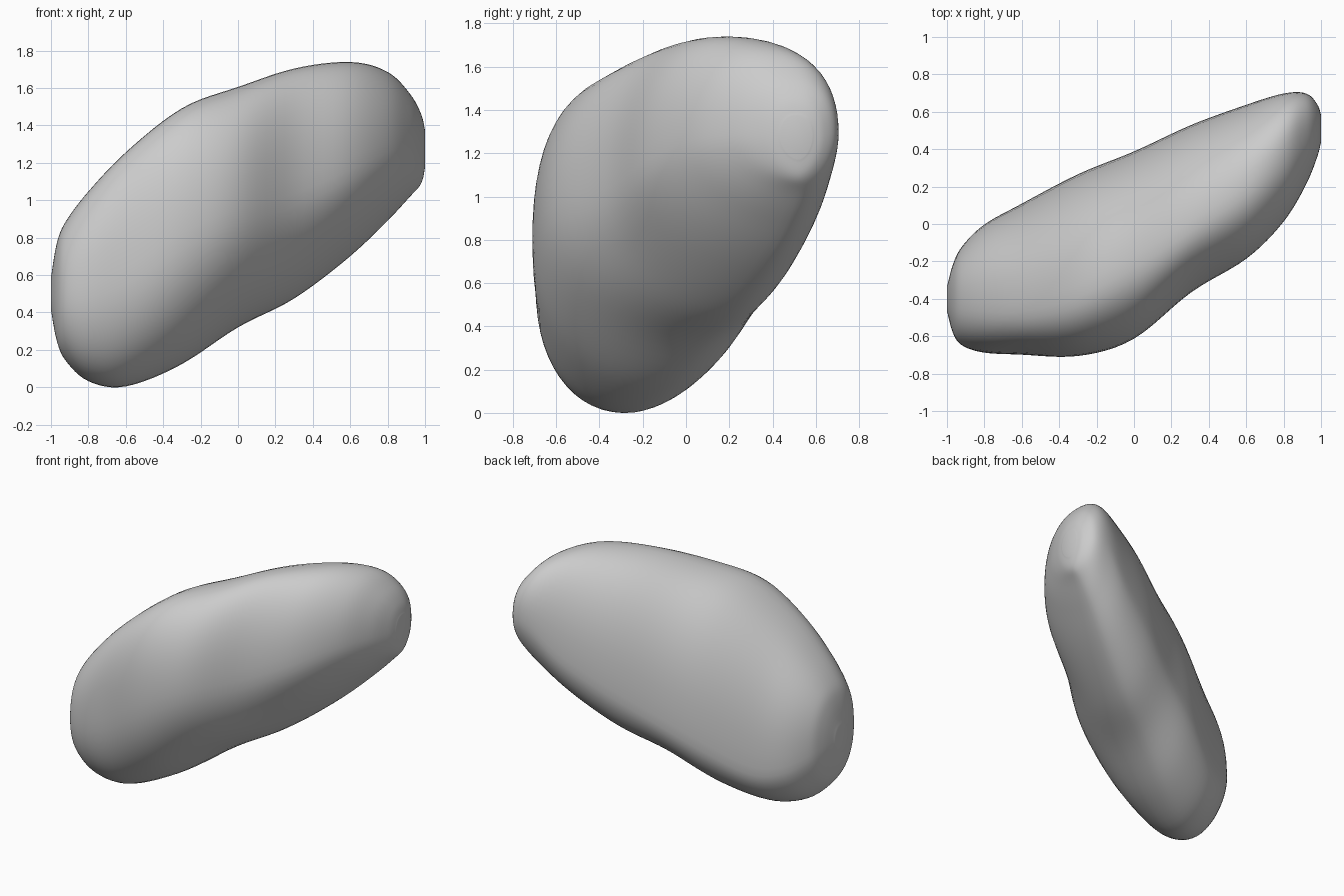
import bpy, bmesh, math
from mathutils import Vector

if "Cube" in bpy.data.objects:
    bpy.data.objects.remove(bpy.data.objects["Cube"])

# Cross-sections along x: (x, front y, back y, bottom z, top z,
#                          y of bottom, y of top, z of front, z of back)
SECTIONS = [
    (-1.00, -0.46, -0.34, 0.42, 0.58, -0.40, -0.40, 0.50, 0.50),
    (-0.97, -0.58, -0.22, 0.25, 0.77, -0.42, -0.42, 0.50, 0.48),
    (-0.92, -0.65, -0.12, 0.14, 0.89, -0.38, -0.42, 0.52, 0.43),
    (-0.80, -0.69, 0.00, 0.03, 1.05, -0.33, -0.43, 0.54, 0.35),
    (-0.60, -0.70, 0.11, 0.00, 1.26, -0.26, -0.43, 0.62, 0.33),
    (-0.30, -0.71, 0.27, 0.12, 1.50, -0.10, -0.34, 0.82, 0.50),
    (0.00, -0.62, 0.39, 0.32, 1.61, 0.06, -0.18, 0.95, 0.67),
    (0.30, -0.37, 0.53, 0.47, 1.71, 0.22, 0.00, 1.02, 0.86),
    (0.60, -0.19, 0.64, 0.70, 1.745, 0.38, 0.20, 1.15, 1.06),
    (0.80, 0.01, 0.70, 0.89, 1.69, 0.48, 0.37, 1.25, 1.26),
    (0.92, 0.21, 0.70, 1.02, 1.57, 0.52, 0.46, 1.28, 1.29),
    (0.98, 0.36, 0.64, 1.09, 1.46, 0.52, 0.50, 1.28, 1.28),
    (1.00, 0.44, 0.58, 1.18, 1.37, 0.52, 0.51, 1.28, 1.28),
]
STEPS, QUARTER = 6, 14


def spline(a, b, c, d, t):
    return 0.5 * (2 * b + (c - a) * t + (2 * a - 5 * b + 4 * c - d) * t * t
                  + (3 * b - a - 3 * c + d) * t ** 3)


def smooth_sections():
    n = len(SECTIONS)
    for i in range(n - 1):
        pts = [SECTIONS[max(0, min(n - 1, i + k))] for k in (-1, 0, 1, 2)]
        for s in range(STEPS):
            yield [spline(*v, s / STEPS) for v in zip(*pts)]
    yield list(SECTIONS[-1])


def ring(sec):
    # Four rounded quarters joining the back, top, front and bottom points
    x, yf, yk, zb, zt, yb, yt, zf, zk = sec
    back, top, front, bottom = (yk, zk), (yt, zt), (yf, zf), (yb, zb)
    shoulder = 2.2 + 0.35 * math.exp(-((x + 0.6) / 0.35) ** 2)
    belly = 2.0 - 0.2 * max(-0.5, min(1.0, x / 0.6))
    quarters = [(back, top, True, 2.4), (top, front, False, shoulder),
                (front, bottom, True, belly), (bottom, back, False, 1.8)]
    out = []
    for p, q, side_first, e in quarters:
        # centre of the quarter shares y with top/bottom and z with front/back
        cy, cz = (q[0], p[1]) if side_first else (p[0], q[1])
        for k in range(QUARTER):
            a = math.pi / 2 * k / QUARTER
            wp, wq = math.cos(a) ** (2 / e), math.sin(a) ** (2 / e)
            out.append(Vector((x, cy + (p[0] - cy) * wp + (q[0] - cy) * wq,
                               cz + (p[1] - cz) * wp + (q[1] - cz) * wq)))
    return out


# Loft the pebble body
bm = bmesh.new()
rings = [[bm.verts.new(p) for p in ring(s)] for s in smooth_sections()]
for r0, r1 in zip(rings, rings[1:]):
    for j in range(len(r0)):
        k = (j + 1) % len(r0)
        bm.faces.new((r0[j], r0[k], r1[k], r1[j]))
bm.faces.new(rings[0])
bm.faces.new(rings[-1])

# Soften the seams between quarters, then rest the body on the ground
for _ in range(4):
    bmesh.ops.smooth_vert(bm, verts=bm.verts, factor=0.5,
                          use_axis_x=False, use_axis_y=True, use_axis_z=True)
low = min(v.co.z for v in bm.verts)
for v in bm.verts:
    v.co.z -= low
bmesh.ops.recalc_face_normals(bm, faces=bm.faces)
for f in bm.faces:
    f.smooth = True

mesh = bpy.data.meshes.new("pebble_body")
bm.to_mesh(mesh)
bm.free()
body = bpy.data.objects.new("pebble_body", mesh)
bpy.context.collection.objects.link(body)
